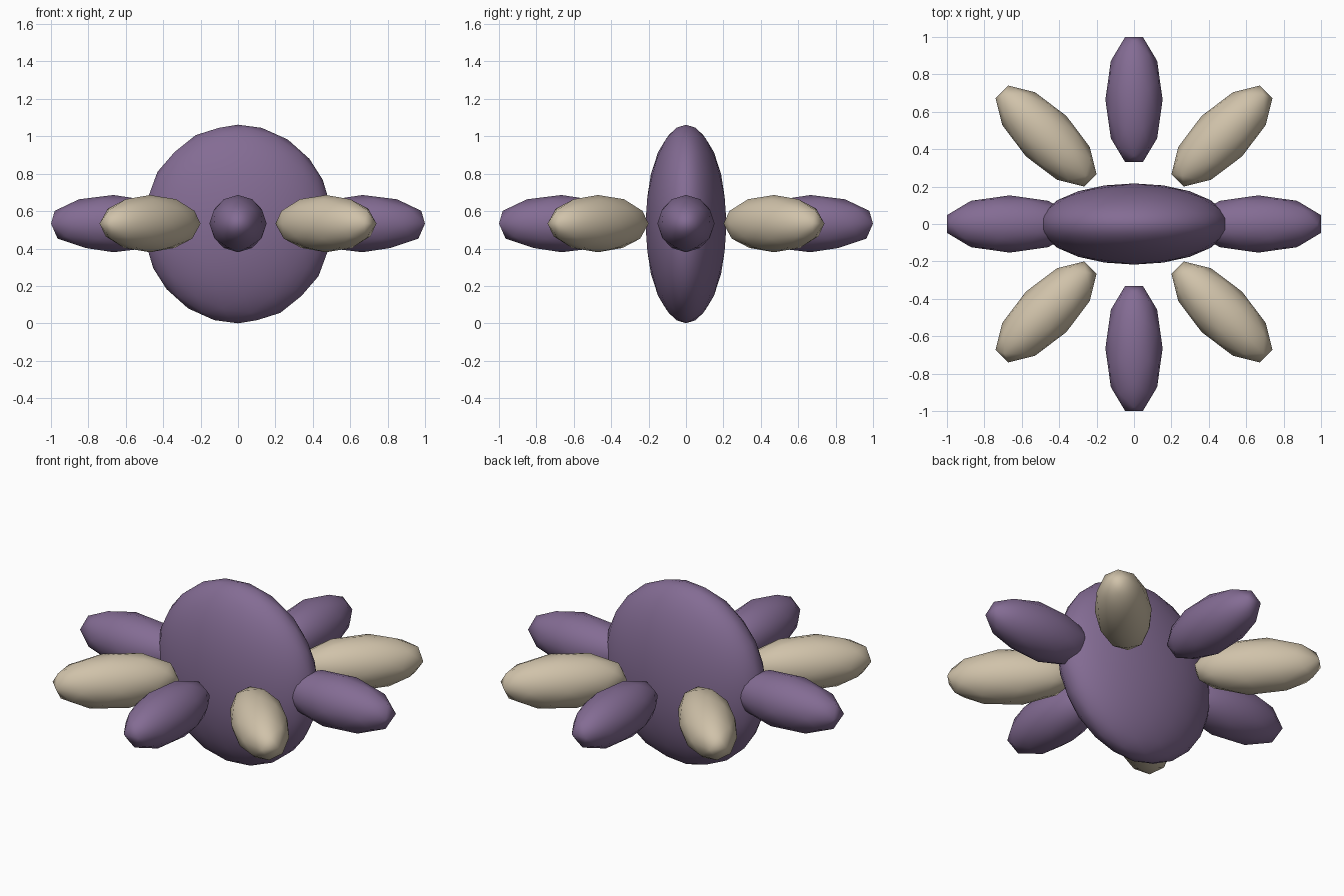
import bpy, math

if "Cube" in bpy.data.objects:
    bpy.data.objects.remove(bpy.data.objects["Cube"])

CZ = 0.531  # height of the centre


def material(name, rgb):
    m = bpy.data.materials.new(name)
    m.diffuse_color = (*rgb, 1)
    m.use_nodes = True
    m.node_tree.nodes["Principled BSDF"].inputs["Base Color"].default_value = m.diffuse_color
    return m


purple = material("dusty purple", (0.23, 0.15, 0.295))
tan = material("warm tan", (0.63, 0.54, 0.40))


def ellipsoid(name, subdivisions, loc, radii, angle, mat):
    bpy.ops.mesh.primitive_ico_sphere_add(subdivisions=subdivisions, radius=1, location=loc)
    ob = bpy.context.object
    ob.name = name
    ob.scale = radii
    ob.rotation_euler.z = angle
    bpy.ops.object.shade_smooth()
    ob.data.materials.append(mat)
    return ob


# Flattened round body
ellipsoid("body", 3, (0, 0, CZ), (0.506, 0.217, CZ), 0, purple)

# Eight petals around it, alternating colours
for i in range(8):
    a = i * math.pi / 4
    ellipsoid(f"petal_{i + 1}", 2, (0.665 * math.cos(a), 0.665 * math.sin(a), CZ + 0.002),
              (0.352, 0.153, 0.153), a, tan if i % 2 else purple)
